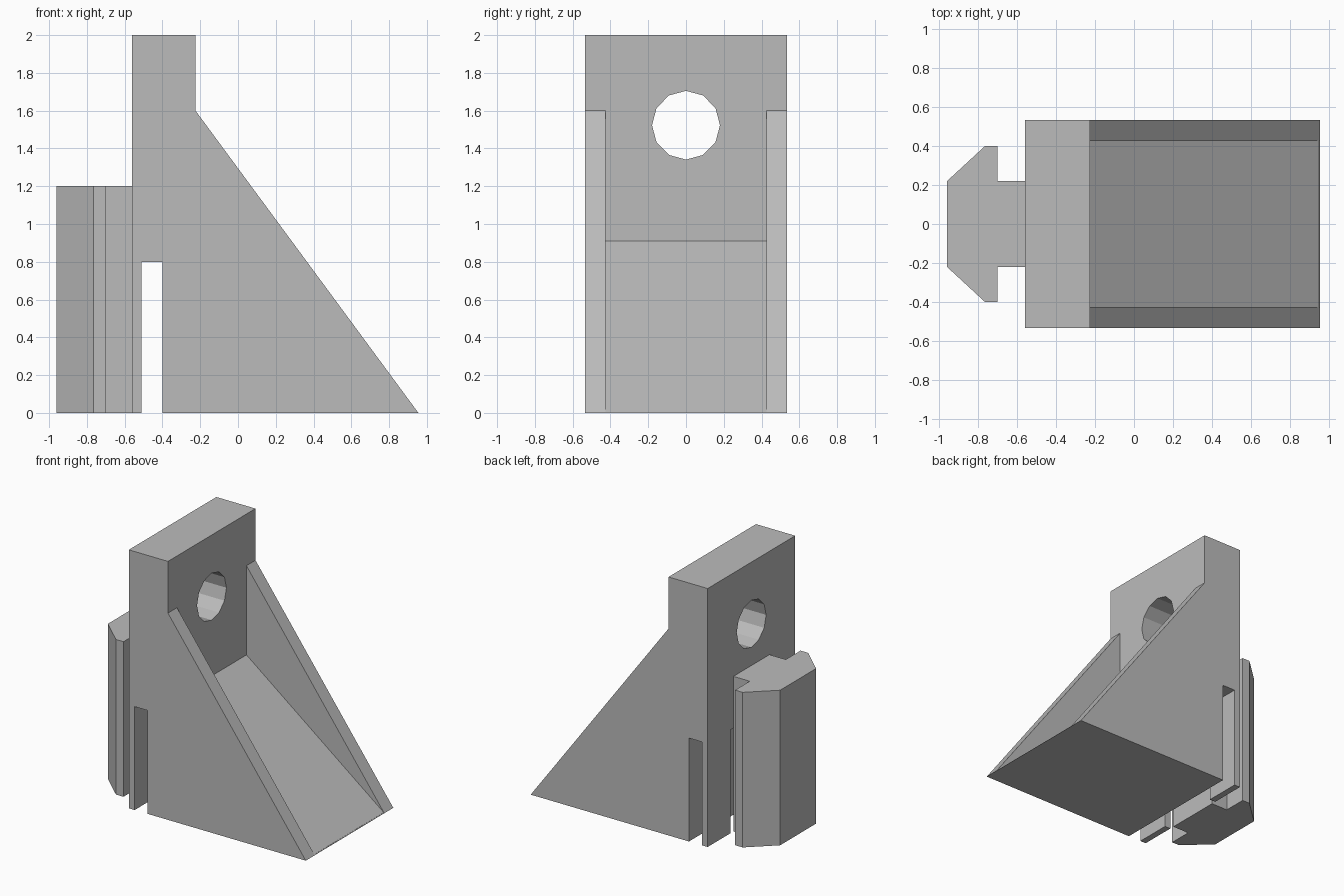
import bpy
import bmesh
import math
from mathutils import Vector

default = bpy.data.objects.get("Cube")
if default:
    bpy.data.objects.remove(default, do_unlink=True)

grey = bpy.data.materials.new("plain_grey")
grey.use_nodes = True
grey.diffuse_color = (0.5, 0.5, 0.5, 1)
grey.node_tree.nodes["Principled BSDF"].inputs["Base Color"].default_value = (0.5, 0.5, 0.5, 1)


def prism(name, points, direction):
    """Extrude a closed outline along a direction into a solid."""
    bm = bmesh.new()
    face = bm.faces.new([bm.verts.new(p) for p in points])
    grown = bmesh.ops.extrude_face_region(bm, geom=[face])
    moved = [v for v in grown["geom"] if isinstance(v, bmesh.types.BMVert)]
    bmesh.ops.translate(bm, verts=moved, vec=Vector(direction))
    bmesh.ops.recalc_face_normals(bm, faces=bm.faces)
    mesh = bpy.data.meshes.new(name)
    bm.to_mesh(mesh)
    bm.free()
    mesh.materials.append(grey)
    obj = bpy.data.objects.new(name, mesh)
    bpy.context.collection.objects.link(obj)
    return obj


def side_prism(name, outline, half_width):
    """Prism from an x-z outline, centred on y."""
    return prism(name, [(x, -half_width, z) for x, z in outline], (0, 2 * half_width, 0))


def box(name, x0, x1, z0, z1, half_width):
    return side_prism(name, [(x0, z0), (x1, z0), (x1, z1), (x0, z1)], half_width)


def cut(target, cutter):
    cutter.hide_render = True
    mod = target.modifiers.new("cut", "BOOLEAN")
    mod.operation = "DIFFERENCE"
    mod.solver = "EXACT"
    mod.object = cutter
    bpy.context.view_layer.objects.active = target
    bpy.ops.object.modifier_apply(modifier=mod.name)
    bpy.data.objects.remove(cutter, do_unlink=True)


BACK, FACE, TIP = -0.56, -0.225, 0.955

# Upright and sloping gusset in one outline
body = side_prism("bracket_body", [
    (BACK, 0), (TIP, 0), (FACE, 1.6), (FACE, 2), (BACK, 2)], 0.535)

# Sloping trough between the two side walls
cut(body, side_prism("trough_cutter", [
    (FACE, 0.91), (0.95, 0.005), (1.1, 0.005), (1.1, 1.8), (FACE, 1.8)], 0.425))

# Slot across the full width, open at the bottom
cut(body, box("slot_cutter", -0.51, -0.4, -0.1, 0.8, 0.7))

# Opening in the thin back plate behind the rail neck
cut(body, box("plate_gap_cutter", -0.7, -0.45, -0.1, 0.8, 0.255))

# Twelve-sided hole through the upright
ring = [math.tau * i / 12 for i in range(12)]
cut(body, prism("hole_cutter", [
    (-0.8, 0.18 * math.cos(a), 1.523 + 0.182 * math.sin(a)) for a in ring], (0.8, 0, 0)))

# T-shaped rail on the back, mirrored about y = 0
half = [(BACK, 0.22), (-0.7, 0.22), (-0.7, 0.4), (-0.765, 0.4), (-0.96, 0.22)]
outline = half + [(x, -y) for x, y in reversed(half)]
prism("mounting_rail", [(x, y, 0) for x, y in outline], (0, 0, 1.2))
